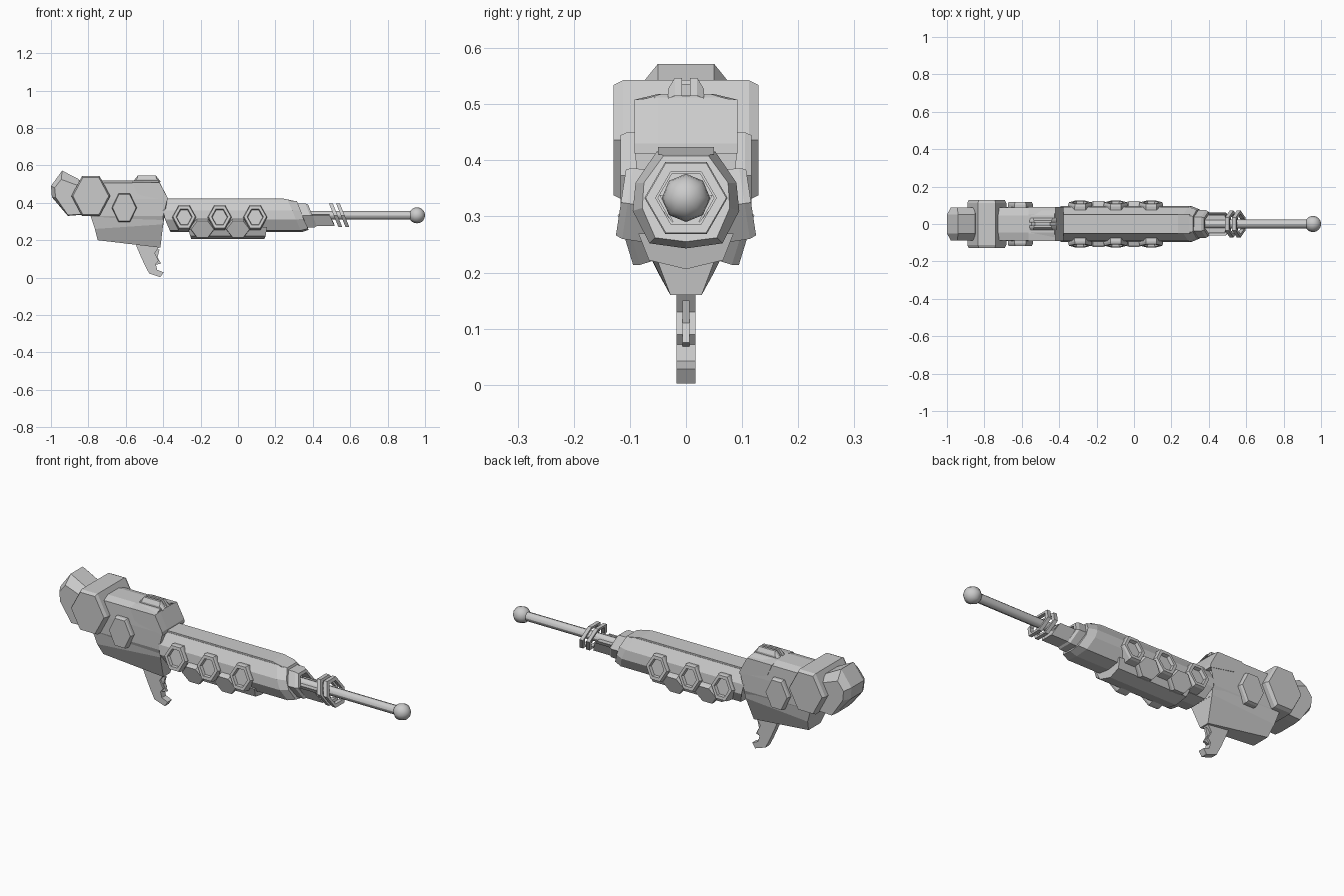
import bpy, bmesh, math
from mathutils import Vector

if "Cube" in bpy.data.objects:
    bpy.data.objects.remove(bpy.data.objects["Cube"])

AXIS_Z = 0.333  # barrel height


def loft(name, rings, closed=False, mirror=False, smooth=False):
    """Skin equal-length point rings; capped, or joined end to start."""
    bm = bmesh.new()
    vs = [[bm.verts.new(p) for p in r] for r in rings]
    n, m = len(rings[0]), len(rings)
    for i in range(m if closed else m - 1):
        a, b = vs[i], vs[(i + 1) % m]
        for j in range(n):
            k = (j + 1) % n
            bm.faces.new((a[j], a[k], b[k], b[j]))
    if not closed:
        bm.faces.new(vs[0])
        bm.faces.new(vs[-1])
    bmesh.ops.recalc_face_normals(bm, faces=bm.faces)
    me = bpy.data.meshes.new(name)
    bm.to_mesh(me)
    bm.free()
    ob = bpy.data.objects.new(name, me)
    bpy.context.collection.objects.link(ob)
    if mirror:
        mod = ob.modifiers.new("mirror", 'MIRROR')
        mod.use_axis = (False, True, False)
    if smooth:
        me.shade_smooth()
    return ob


def slab(name, profile, w):
    """Side profile (x, z) extruded to +-w."""
    return loft(name, [[(x, y, z) for x, z in profile] for y in (-w, w)])


def section(half, xs):
    """Mirror a half cross-section (y, z) into a ring; one x per point."""
    right = [(x, y, z) for x, (y, z) in zip(xs, half)]
    return right + [(x, -y, z) for x, y, z in reversed(right) if y > 0]


def hexa(hx, hz):
    return [(-hx, 0), (-hx * .45, hz), (hx * .45, hz), (hx, 0), (hx * .45, -hz), (-hx * .45, -hz)]


def pad(name, x, y, z, hx, hz, depth, tilt=0, recess=0):
    """Hexagonal side pad on -y, mirrored to +y; optional recessed face."""
    nrm = Vector((0, -math.cos(tilt), math.sin(tilt)))
    up = Vector((0, math.sin(tilt), math.cos(tilt)))
    c = Vector((x, y, z))

    def ring(s, d):
        return [c + Vector((a * s, 0, 0)) + up * b * s + nrm * d for a, b in hexa(hx, hz)]
    rings = [ring(1.0, -depth), ring(1, -.012), ring(.93, 0)]
    if recess:
        rings += [ring(.68, 0), ring(.62, -recess)]
    return loft(name, rings, mirror=True)


def hex_ring(x, r, shear=-.4):
    """Hexagon around the barrel, leaning back with height."""
    pts = []
    for i in range(6):
        a = math.radians(60 * i)
        dz = r * math.sin(a)
        pts.append((x + shear * dz, r * math.cos(a), AXIS_Z + dz))
    return pts


# Butt block with a chamfered crest
full = [(-.94, .572), (-.85, .525), (-.78, .34), (-.91, .33), (-.995, .43), (-1, .49)]
low = [(-.945, .525), (-.85, .49), (-.78, .34), (-.91, .335), (-.975, .43), (-.98, .48)]
loft("butt_block", [[(x, y, z) for x, z in p]
                    for y, p in ((-.088, low), (-.05, full), (.05, full), (.088, low))])

# Large chamfered hexagonal cross block
loft("hex_cross_block", [[(-.787 + a * s, y, .436 + b * s) for a, b in hexa(.104, .107)]
                         for y, s in ((-.129, .92), (-.112, 1), (.112, 1), (.129, .92))])

# Upper receiver
half = [(.045, .518), (.088, .505), (.09, .42), (.088, .33), (.07, .28)]
loft("upper_receiver", [section(half, [-.77] * 5),
                        section(half, [-.425, -.42, -.378, -.4, -.4])])

# Raised front shoulder plates and sight rail
shoulder = [(-.565, .518), (-.54, .45), (-.51, .437), (-.376, .412), (-.378, .43), (-.42, .512)]
loft("front_shoulder", [[(x, y, min(z, t)) for x, z in shoulder]
                        for y, t in ((-.092, .508), (-.05, .525), (.05, .525), (.092, .508))])
rail = [(-.56, .515), (-.535, .547), (-.44, .547), (-.415, .515)]
rail_low = [(-.56, .51), (-.54, .527), (-.435, .527), (-.415, .51)]
loft("sight_rail", [[(x, y, z) for x, z in p] for y, p in
                    ((.032, rail_low), (.02, rail), (.007, rail))], mirror=True)
slab("sight_rail_core", [(-.55, .515), (-.53, .536), (-.45, .536), (-.42, .515)], .01)

# Lower receiver tapering to the grip
def level(xr, zr, wr, xf, zf, wf):
    return [(xr, -wr, zr), (xf, -wf, zf), (xf, wf, zf), (xr, wr, zr)]


loft("lower_receiver", [level(-.79, .335, .088, -.397, .335, .086),
                        level(-.765, .26, .08, -.4, .285, .075),
                        level(-.75, .2, .05, -.415, .16, .028)])
pad("receiver_hex_pad", -.608, -.117, .373, .067, .077, .06)

# Curved grip with a small trigger
slab("grip", [(-.55, .185), (-.525, .125), (-.5, .07), (-.475, .022), (-.415, .002), (-.398, .028),
              (-.432, .042), (-.44, .072), (-.425, .09), (-.445, .13), (-.418, .17)], .017)
slab("trigger", [(-.45, .15), (-.42, .15), (-.43, .11), (-.412, .075), (-.44, .068)], .006)

# Barrel shroud with slanted muzzle end
half = [(.052, .416), (.09, .36), (.095, .31), (.065, .252), (0, .243)]
tip = [(.04, .408), (.075, .36), (.078, .315), (.055, .262), (0, .255)]
loft("barrel_shroud", [section(half, [-.41, -.40, -.39, -.365, -.36]),
                       section(half, [.265, .29, .31, .335, .34]),
                       section(tip, [.315, .335, .35, .375, .378])])
slab("shroud_top_strip", [(-.385, .41), (-.385, .424), (.235, .424), (.3, .41)], .05)

# Hexagonal pads along the shroud
for i, x in enumerate((-.288, -.098, .092)):
    pad(f"recessed_pad_{i}", x, -.116, .325, .064, .064, .06, tilt=.15, recess=.016)
for i, x in enumerate((-.19, 0.0)):
    pad(f"lower_pad_{i}", x, -.108, .258, .066, .05, .06, tilt=-.3)

# Keel pan under the shroud
pan = [(.085, .27), (.066, .222), (0, .206)]
loft("keel_pan", [section(pan, [-.27, -.255, -.25]), section(pan, [.155, .148, .14])])

# Muzzle collar: slanted hollow hexagon, and the open trough below the barrel
loft("muzzle_collar", [hex_ring(.3, .074), hex_ring(.385, .074), hex_ring(.398, .066),
                       hex_ring(.398, .05), hex_ring(.3, .05)], closed=True)
outer = [(.062, .335), (.034, .275)]
inner = [(.022, .288), (.047, .338)]
trough = outer + [(-y, z) for y, z in reversed(outer)] + \
    [(-y, z) for y, z in inner] + [(y, z) for y, z in reversed(inner)]
loft("muzzle_trough", [[(.35, y, z) for y, z in trough],
                       [(.5 - (z - AXIS_Z) * .3 - .4 * max(0, z - .31), y, z) for y, z in trough]])

# Two slanted muzzle rings
for i, x in enumerate((.512, .55)):
    loft(f"muzzle_ring_{i}", [hex_ring(x, .072), hex_ring(x + .02, .072),
                              hex_ring(x + .02, .054), hex_ring(x, .054)], closed=True)

# Thin barrel and ball tip
bpy.ops.mesh.primitive_cylinder_add(vertices=12, radius=.023, depth=.68,
                                    location=(.6, 0, AXIS_Z), rotation=(0, math.pi / 2, 0))
bpy.context.object.name = "thin_barrel"
bpy.ops.object.shade_smooth_by_angle()
bpy.ops.mesh.primitive_uv_sphere_add(segments=8, ring_count=10, radius=.043,
                                     location=(.957, 0, AXIS_Z), rotation=(0, math.pi / 2, 0))
bpy.context.object.name = "ball_tip"
bpy.ops.object.shade_smooth()
